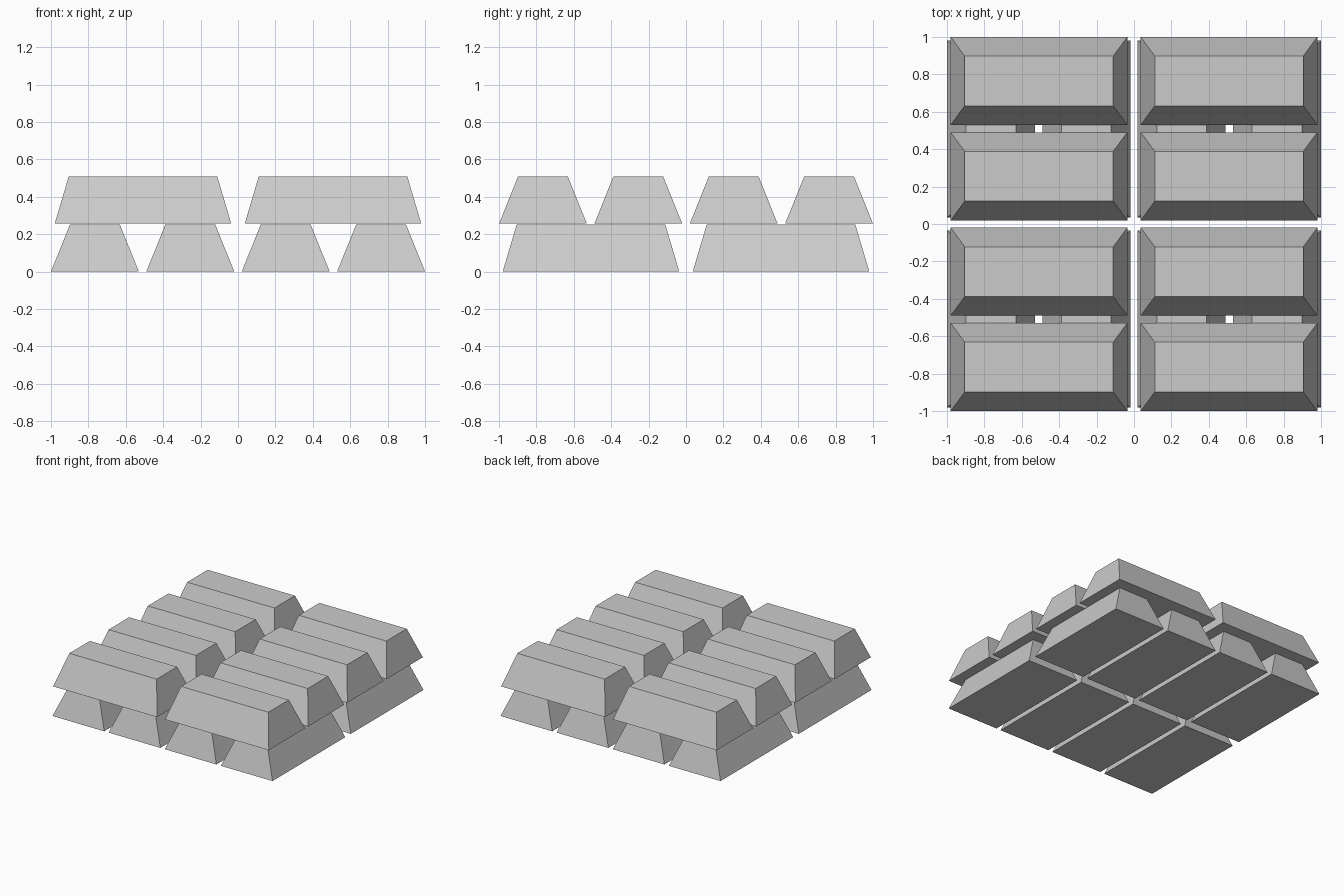
import bpy
from math import radians

if "Cube" in bpy.data.objects:
    bpy.data.objects.remove(bpy.data.objects["Cube"])

HEIGHT = 0.253          # height of one bar
LAYER_STEP = 0.256      # spacing between layers
BASE = (0.472, 0.235)   # half length, half width at the bottom
TOP = (0.397, 0.133)    # half length, half width at the top


def ingot_mesh():
    # Tapered bar, long along x
    corners = [(-1, -1), (1, -1), (1, 1), (-1, 1)]
    verts = [(sx * hx, sy * hy, z)
             for (hx, hy), z in ((BASE, 0), (TOP, HEIGHT))
             for sx, sy in corners]
    faces = [(3, 2, 1, 0), (4, 5, 6, 7)]
    faces += [(i, (i + 1) % 4, (i + 1) % 4 + 4, i + 4) for i in range(4)]
    mesh = bpy.data.meshes.new("ingot")
    mesh.from_pydata(verts, [], faces)
    mesh.update()
    return mesh


mesh = ingot_mesh()


def add_ingot(name, x, y, z, turn):
    obj = bpy.data.objects.new(name, mesh)
    obj.location = (x, y, z)
    obj.rotation_euler.z = radians(turn)
    bpy.context.collection.objects.link(obj)


# Two crossed layers: the lower bars run along y, the upper bars along x
for end in (-0.508, 0.508):
    for side in (-0.765, -0.255, 0.255, 0.765):
        add_ingot("lower_ingot", side, end, 0, 90)
        add_ingot("upper_ingot", end, side, LAYER_STEP, 0)
